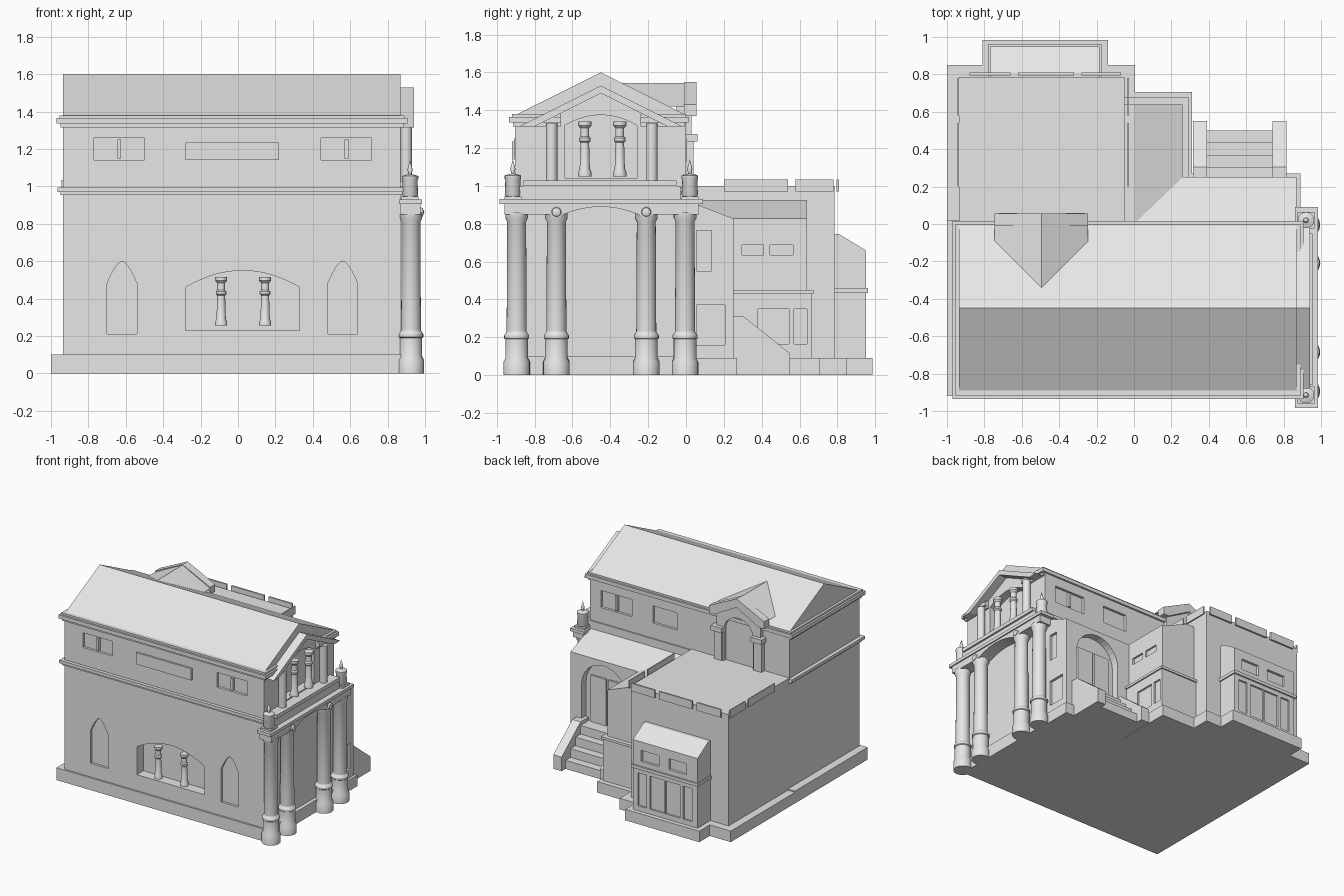
import bpy, bmesh, math
from mathutils import Vector

cube = bpy.data.objects.get("Cube")
if cube:
    bpy.data.objects.remove(cube, do_unlink=True)

GREY = (0.8, 0.8, 0.8, 1)
stone = bpy.data.materials.new("pale_stone")
stone.use_nodes = True
stone.diffuse_color = GREY
stone.node_tree.nodes["Principled BSDF"].inputs["Base Color"].default_value = GREY


def finish(name, bm):
    bmesh.ops.recalc_face_normals(bm, faces=bm.faces[:])
    me = bpy.data.meshes.new(name)
    bm.to_mesh(me)
    bm.free()
    me.materials.append(stone)
    ob = bpy.data.objects.new(name, me)
    bpy.context.collection.objects.link(ob)
    return ob


def prism(name, axis, pts, a, b, ring=0):
    """Extrude an outline along an axis; ring > 0 keeps only a border of that width."""
    place = {"x": lambda u, v: (a, u, v), "y": lambda u, v: (u, a, v), "z": lambda u, v: (u, v, a)}[axis]
    bm = bmesh.new()
    faces = [bm.faces.new([bm.verts.new(place(*p)) for p in pts])]
    if ring:
        core = faces[0]
        faces = bmesh.ops.inset_region(bm, faces=[core], thickness=ring, use_even_offset=True)["faces"]
        bmesh.ops.delete(bm, geom=[core], context="FACES_ONLY")
    out = bmesh.ops.extrude_face_region(bm, geom=faces, use_keep_orig=True)["geom"]
    step = Vector([b - a if axis == c else 0 for c in "xyz"])
    bmesh.ops.translate(bm, vec=step, verts=[g for g in out if isinstance(g, bmesh.types.BMVert)])
    return finish(name, bm)


def rect(u0, u1, v0, v1):
    return [(u0, v0), (u1, v0), (u1, v1), (u0, v1)]


def box(name, x0, x1, y0, y1, z0, z1):
    return prism(name, "z", rect(x0, x1, y0, y1), z0, z1)


def arch(u0, u1, v0, spring, top, kind="low", n=16):
    """Opening outline with a low, round or pointed head."""
    rise = {"low": lambda t: 1 - t * t, "round": lambda t: math.sqrt(max(0, 1 - t * t)),
            "pointed": lambda t: 1 - abs(t) ** 1.6}[kind]
    pts = [(u0, v0), (u1, v0)]
    for i in range(n + 1):
        t = math.cos(math.pi * i / n) if kind == "round" else 1 - 2 * i / n
        pts.append(((u0 + u1) / 2 + t * (u1 - u0) / 2, spring + (top - spring) * rise(t)))
    return pts


def lathe(name, profile, loc, seg=24):
    bm = bmesh.new()
    vs = [bm.verts.new((r, 0, z)) for r, z in profile]
    es = [bm.edges.new(e) for e in zip(vs, vs[1:])]
    bmesh.ops.spin(bm, geom=vs + es, cent=(0, 0, 0), axis=(0, 0, 1), angle=math.tau, steps=seg)
    bmesh.ops.remove_doubles(bm, verts=bm.verts[:], dist=0.0005)
    bmesh.ops.holes_fill(bm, edges=bm.edges[:])
    ob = finish(name, bm)
    ob.location = loc
    bpy.ops.object.select_all(action="DESELECT")
    ob.select_set(True)
    bpy.context.view_layer.objects.active = ob
    bpy.ops.object.shade_smooth_by_angle()
    return ob


def carve(wall, axis, pts, a, b):
    cutter = prism("cutter", axis, pts, a, b)
    cutter.hide_render = True
    mod = wall.modifiers.new("recess", "BOOLEAN")
    mod.operation, mod.solver, mod.object = "DIFFERENCE", "EXACT", cutter
    dg = bpy.context.evaluated_depsgraph_get()
    wall.data = bpy.data.meshes.new_from_object(wall.evaluated_get(dg))
    wall.modifiers.clear()
    bpy.data.objects.remove(cutter, do_unlink=True)


def window(name, wall, axis, pts, face, out, depth=0.02, proud=0.008, width=0.015):
    """Recess in a wall with a raised surround; out is the outward sign."""
    carve(wall, axis, pts, face - out * depth, face + out * 0.05)
    prism(name, axis, pts, face - out * depth, face + out * proud, ring=width)


# Main hall with gabled roof
hall = prism("main_hall", "x", [(-0.905, 0), (0, 0), (0, 1.375), (-0.01, 1.38), (-0.45, 1.6),
                                (-0.89, 1.38), (-0.905, 1.375)], -0.935, 0.87)
box("hall_plinth", -1, 0.9, -0.92, 0.02, 0, 0.1)
for i, (z0, z1, o) in enumerate([(1.315, 1.335, 0.015), (1.335, 1.365, 0.035), (1.365, 1.38, 0.02)]):
    box("eaves_cornice", -0.935 - o, 0.8, -0.9 - o, -0.02 + o, z0, z1)
    box("front_cornice_return", 0.8, 0.87 + o, -0.9 - o, -0.66, z0, z1)
    box("back_cornice_return", 0.8, 0.87 + o, -0.24, -0.02 + o, z0, z1)
box("belt_course_lower", -0.95, 0.89, -0.92, 0.005, 0.955, 0.97)
box("belt_course_upper", -0.965, 0.9, -0.932, 0.01, 0.97, 0.995)

# Front wall openings
for x in (-0.62, 0.56):
    window("lancet_window", hall, "y", arch(x - 0.08, x + 0.08, 0.21, 0.48, 0.6, "pointed"), -0.905, -1)
for x in (-0.635, 0.58):
    window("upper_window", hall, "y", rect(x - 0.135, x + 0.135, 1.14, 1.26), -0.905, -1)
    box("upper_mullion", x - 0.01, x + 0.01, -0.908, -0.88, 1.15, 1.25)
box("front_plaque", -0.28, 0.22, -0.92, -0.9, 1.14, 1.235)
opening = arch(-0.28, 0.33, 0.23, 0.46, 0.55)
carve(hall, "y", opening, -0.82, -1)
prism("niche_surround", "y", opening, -0.82, -0.95, ring=0.025)

# Small columns, shared by the front niche and the gable loggia
def small_column(name, x, y, z, h, r):
    lathe(name, [(r * 1.3, 0), (r * 1.3, h * 0.08), (r, h * 0.14), (r * 0.85, h * 0.62), (r * 1.15, h * 0.65),
                 (r * 1.15, h * 0.7), (r * 0.85, h * 0.73), (r * 0.85, h * 0.88), (r * 1.3, h * 0.93),
                 (r * 1.3, h)], (x, y, z), 16)

for x in (-0.09, 0.145):
    small_column("niche_column", x, -0.9, 0.255, 0.26, 0.025)

# Gable loggia and pediment
opening = arch(-0.64, -0.26, 1.04, 1.32, 1.375)
carve(hall, "x", opening, 0.8, 1)
prism("loggia_surround", "x", opening, 0.8, 0.9, ring=0.03)
for y in (-0.535, -0.35):
    small_column("loggia_column", 0.885, y, 1.05, 0.29, 0.027)
for y in (-0.71, -0.18):
    lathe("loggia_side_column", [(0.03, 1.02), (0.03, 1.33)], (0.9, y, 0), 16)
prism("pediment_rake", "x", [(-0.88, 1.315), (-0.45, 1.53), (-0.02, 1.315), (-0.1, 1.315), (-0.45, 1.49),
                             (-0.8, 1.315)], 0.86, 0.94)
box("loggia_parapet", 0.86, 0.94, -0.88, -0.03, 0.93, 1.0)
box("loggia_parapet_cap", 0.86, 0.955, -0.86, -0.05, 1.0, 1.03)

# Portico
arc = [(y, 0.848 + 0.042 * (1 - ((y + 0.45) / 0.2) ** 2)) for y in [-0.65 + 0.04 * i for i in range(11)]]
prism("portico_beam", "x", [(-0.96, 0.905), (-0.96, 0.85)] + arc + [(0.065, 0.85), (0.065, 0.905)], 0.865, 0.975)
box("portico_slab", 0.86, 0.985, -0.985, 0.09, 0.905, 0.93)
for y in (-0.895, -0.685, -0.21, -0.005):
    lathe("portico_column", [(0.07, 0), (0.07, 0.07), (0.06, 0.09), (0.06, 0.19), (0.066, 0.195), (0.066, 0.21),
                             (0.053, 0.23), (0.05, 0.81), (0.06, 0.83), (0.06, 0.86)], (0.925, y, 0))
for y in (-0.685, -0.21):
    boss = lathe("beam_boss", [(0.04, -0.11), (0.04, 0), (0.026, 0), (0.022, 0.012), (0, 0.02)], (0.976, y, 0.862))
    boss.rotation_euler.y = math.pi / 2
for y in (-0.915, 0.02):
    box("lamp_base", 0.875, 0.965, y - 0.045, y + 0.045, 0.93, 0.945)
    lathe("lamp", [(0.035, 0.94), (0.043, 0.955), (0.04, 1.03), (0.044, 1.04), (0.044, 1.055), (0.03, 1.06),
                   (0.008, 1.065), (0.014, 1.09), (0, 1.14)], (0.92, y, 0), 16)

# Back wing with parapet roof
wing = box("back_wing", -0.935, -0.05, -0.05, 0.785, 0, 1.0)
box("wing_plinth", -1, 0.005, 0, 0.85, 0, 0.09)
for z0, z1, o in [(0.93, 0.945, 0.03), (0.945, 1.055, 0.015), (1.055, 1.08, 0.035)]:
    prism("wing_parapet", "z", rect(-0.92 - o, -0.055 + o, -0.2, 0.785 + o), z0, z1, ring=0.06 + o)
for y0, y1 in ((0.2, 0.54), (0.58, 0.78)):
    for side, x in (("left", -0.035), ("right", -0.944)):
        box("parapet_panel_" + side, x, x + 0.009, y0, y1, 0.97, 1.035)
for x0, x1 in ((-0.88, -0.66), (-0.62, -0.32), (-0.28, -0.07)):
    box("parapet_panel_back", x0, x1, 0.795, 0.809, 0.97, 1.035)

# Projecting back bay
bay = prism("back_bay", "x", [(0.7, 0), (0.95, 0), (0.95, 0.66), (0.81, 0.745), (0.7, 0.745)], -0.77, -0.185)
box("bay_plinth", -0.81, -0.14, 0.7, 0.985, 0, 0.09)
box("bay_band", -0.78, -0.175, 0.7, 0.962, 0.435, 0.46)
for x0, x1 in ((-0.42, -0.26), (-0.67, -0.51)):
    window("bay_window", bay, "y", rect(x0, x1, 0.5, 0.59), 0.95, 1)
for x0, x1 in ((-0.31, -0.23), (-0.47, -0.34), (-0.61, -0.48), (-0.72, -0.64)):
    window("bay_door", bay, "y", rect(x0, x1, 0.13, 0.4), 0.95, 1, depth=0.015)

# Corner annex and entrance lean-to under an L-shaped roof
annex = prism("annex", "y", [(-0.06, 0), (0.26, 0), (0.26, 0.828), (0, 0.925), (-0.06, 0.925)], -0.05, 0.64)
lower = box("annex_lower_storey", -0.06, 0.285, 0, 0.665, 0, 0.43)
box("annex_band", -0.06, 0.295, 0, 0.675, 0.43, 0.45)
box("annex_plinth", -0.05, 0.31, 0, 0.705, 0, 0.09)
for y0, y1 in ((0.295, 0.41), (0.445, 0.565)):
    window("annex_window", annex, "x", rect(y0, y1, 0.635, 0.688), 0.26, 1, depth=0.015, width=0.008)
for y0, y1 in ((0.38, 0.545), (0.57, 0.64)):
    window("annex_lower_window", lower, "x", rect(y0, y1, 0.165, 0.35), 0.285, 1, depth=0.015)
entry = prism("entrance_block", "x", [(-0.05, 0), (0.25, 0), (0.25, 0.828), (0, 0.925), (-0.05, 0.925)], 0, 0.87)
box("entrance_plinth", 0.2, 0.89, 0, 0.27, 0, 0.09)
window("side_window", entry, "x", rect(0.055, 0.135, 0.55, 0.765), 0.87, 1)
window("side_panel", entry, "x", rect(0.055, 0.205, 0.16, 0.37), 0.87, 1, width=0.008)
window("doorway", entry, "y", arch(0.37, 0.77, 0.28, 0.59, 0.79, "round"), 0.25, 1, depth=0.06, proud=0.01, width=0.035)
for x in (0.49, 0.65):
    box("door_leaf", x - 0.07, x + 0.07, 0.18, 0.205, 0.28, 0.66)

# Entrance stairs with sloping cheek walls
for i in range(4):
    box("step", 0.38, 0.75, 0.2, 0.5 - 0.065 * i, 0.07 * i, 0.07 * (i + 1))
for x in (0.315, 0.74):
    prism("stair_cheek", "x", [(0.2, 0), (0.55, 0), (0.55, 0.115), (0.305, 0.31), (0.2, 0.31)], x, x + 0.075)

# Rear upper windows
window("rear_window", hall, "y", rect(0.49, 0.77, 1.12, 1.26), 0, 1)
box("rear_mullion", 0.62, 0.64, -0.02, 0.004, 1.13, 1.25)
window("rear_square_window", hall, "y", rect(0.08, 0.3, 1.12, 1.26), 0, 1)

# Rear dormer with arched doorway
CX = -0.495
prism("dormer_roof", "y", [(CX - 0.25, 1.42), (CX + 0.25, 1.42), (CX, 1.545)], -0.34, 0.02)
dormer = prism("dormer_wall", "y", [(CX - 0.2, 0.98), (CX + 0.2, 0.98), (CX + 0.2, 1.43), (CX, 1.53),
                                    (CX - 0.2, 1.43)], -0.05, 0.03)
window("dormer_doorway", dormer, "y", arch(CX - 0.13, CX + 0.13, 1.0, 1.26, 1.38, "round"), 0.03, 1,
       depth=0.025, width=0.02)
prism("dormer_coping", "y", [(CX - 0.25, 1.37), (CX - 0.25, 1.43), (CX, 1.55), (CX + 0.25, 1.43), (CX + 0.25, 1.37),
                             (CX + 0.2, 1.37), (CX, 1.48), (CX - 0.2, 1.37)], -0.01, 0.055)
for s in (-1, 1):
    x = CX + s * 0.18
    box("dormer_pilaster", x - 0.035, x + 0.035, -0.02, 0.04, 0.98, 1.24)
    box("dormer_capital", x - 0.05, x + 0.05, -0.02, 0.06, 1.235, 1.275)
